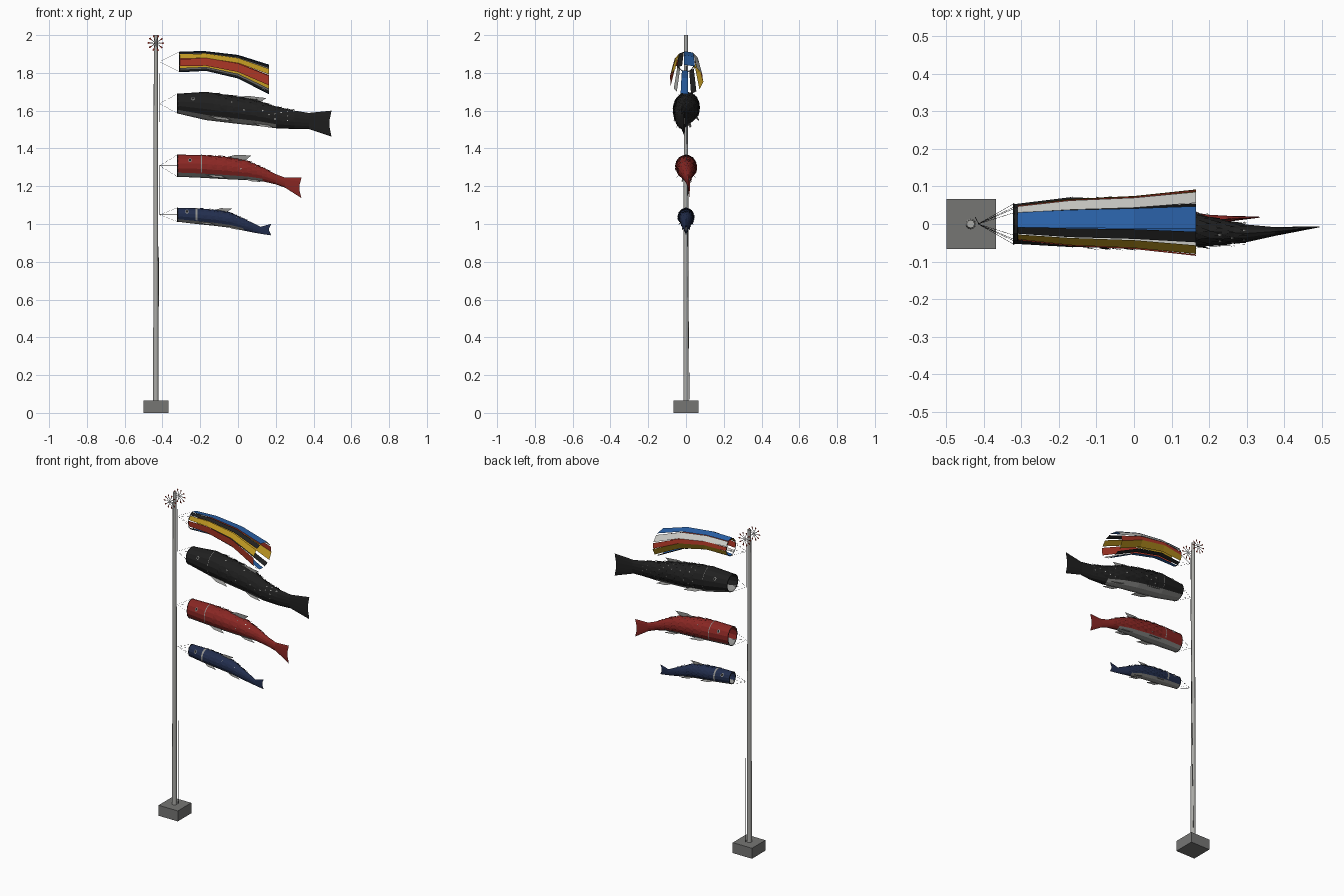
import bpy, bmesh, math, random
from mathutils import Vector

cube = bpy.data.objects.get("Cube")
if cube:
    bpy.data.objects.remove(cube)
random.seed(4)


def material(name, r, g, b):
    m = bpy.data.materials.new(name)
    m.use_nodes = True
    m.diffuse_color = (r, g, b, 1)
    m.node_tree.nodes["Principled BSDF"].inputs["Base Color"].default_value = (r, g, b, 1)
    return m


BLACK = material("cloth black", .014, .014, .014)
RED = material("cloth red", .25, .02, .017)
NAVY = material("cloth navy", .016, .027, .075)
BLUE = material("ribbon blue", .025, .13, .42)
YELLOW = material("ribbon yellow", .5, .3, .015)
SCARLET = material("ribbon scarlet", .44, .04, .02)
WHITE = material("cloth white", .6, .6, .57)
FIN = material("fin grey", .28, .28, .27)
METAL = material("pole metal", .41, .41, .39)
STONE = material("base stone", .18, .18, .175)

POLE_X = -.435


def finish(bm, name, *mats):
    mesh = bpy.data.meshes.new(name)
    bm.to_mesh(mesh)
    bm.free()
    obj = bpy.data.objects.new(name, mesh)
    bpy.context.collection.objects.link(obj)
    for m in mats:
        mesh.materials.append(m)
    return obj


def add_face(bm, points, index=0):
    f = bm.faces.new([bm.verts.new(p) for p in points])
    f.material_index = index


def add_rod(bm, a, b, r1, r2=None, sides=4):
    # Tapered rod between two points
    a, b = Vector(a), Vector(b)
    turn = (b - a).to_track_quat('Z', 'Y').to_matrix().to_4x4()
    turn.translation = (a + b) / 2
    bmesh.ops.create_cone(bm, cap_ends=True, segments=sides, radius1=r1,
                          radius2=r1 if r2 is None else r2,
                          depth=(b - a).length, matrix=turn)


def ring_point(angle, x, y, z, ry, rz):
    return Vector((x, y + ry * math.cos(angle), z + rz * math.sin(angle)))


def mouth_rigging(name, x, z, ry, rz):
    # Hoop at the mouth and cords running to the pole
    bm = bmesh.new()
    hoop = [ring_point(math.tau * i / 12, x, 0, z, ry, rz) for i in range(12)]
    for i, p in enumerate(hoop):
        add_rod(bm, p, hoop[i - 1], .0018)
        if i % 3 == 0:
            add_rod(bm, (POLE_X + .02, 0, z), p, .0005)
    finish(bm, name + "_hoop_and_cords", BLACK)


# Base, pole and hoisting rope
bm = bmesh.new()
bmesh.ops.create_cube(bm, size=1)
bmesh.ops.scale(bm, vec=(.132, .132, .065), verts=bm.verts)
bmesh.ops.translate(bm, vec=(-.433, 0, .0325), verts=bm.verts)
finish(bm, "base", STONE)

bm = bmesh.new()
add_rod(bm, (POLE_X, 0, .05), (POLE_X, 0, 2), .0145, .0105, 12)
pole = finish(bm, "pole", METAL)
bpy.context.view_layer.objects.active = pole
pole.select_set(True)
bpy.ops.object.shade_smooth_by_angle(angle=math.radians(40))

bm = bmesh.new()
add_rod(bm, (POLE_X + .012, .018, .06), (POLE_X + .022, 0, 1.9), .0008)
finish(bm, "rope", BLACK)

# Pair of pinwheels: thin grey spokes with red vanes at the rim
for side, label in ((-1, "front"), (1, "back")):
    bm = bmesh.new()
    hub = Vector((POLE_X, side * .045, 1.958))
    for i in range(10):
        a = math.tau * (i + .5) / 10 + math.pi / 2
        out = Vector((math.cos(a), 0, math.sin(a)))
        across = Vector((-out.z, 0, out.x))
        add_face(bm, [hub - across * .001, hub + out * .026 - across * .002,
                      hub + out * .026 + across * .002, hub + across * .001], 1)
        add_face(bm, [hub + out * .022, hub + out * .04 - across * .006,
                      hub + out * .044, hub + out * .04 + across * .004], 0)
    finish(bm, label + "_pinwheel", SCARLET, FIN)

# Streamers: separate ribbons around a hoop, drooping and spreading
STAGES = ((-.31, 1.858, .045, .053, .015), (-.17, 1.862, .06, .05, .018),
          (.0, 1.832, .068, .06, .02), (.165, 1.764, .086, .076, .022))
RIBBONS = (("top_blue", BLUE, 80, 1.35), ("front_black", BLACK, 116, .7),
           ("front_yellow", YELLOW, 146, .85), ("front_red", SCARLET, 184, 1.15),
           ("front_white", WHITE, 226, .5), ("bottom_blue", BLUE, 262, .9),
           ("bottom_black", BLACK, 296, .7), ("back_yellow", YELLOW, 336, 1.05),
           ("back_red", SCARLET, 6, .75), ("back_white", WHITE, 38, 1))
for name, colour, degrees, width in RIBBONS:
    a = math.radians(degrees)
    bm = bmesh.new()
    edge = []
    for x, z, ry, rz, half in STAGES:
        mid = ring_point(a, x, .003, z, ry, rz)
        along = Vector((0, -ry * math.sin(a), rz * math.cos(a))).normalized() * half * width
        edge.append((bm.verts.new(mid - along), bm.verts.new(mid + along)))
    for p, q in zip(edge, edge[1:]):
        bm.faces.new((p[0], p[1], q[1], q[0]))
    finish(bm, name + "_streamer", colour)
mouth_rigging("streamer", -.31, 1.858, .045, .053)


def carp(name, cloth, band, flecks, stations, fins):
    # stations: x, top, bottom, half width, sideways drift
    sides = 14
    bm = bmesh.new()

    def at(x, a, lift=0):
        # Point on the skin at any distance along the body
        for s, t in zip(stations, stations[1:]):
            if x <= t[0]:
                break
        k = (x - s[0]) / (t[0] - s[0])
        top, low, w, y = [s[j] + (t[j] - s[j]) * k for j in range(1, 5)]
        return ring_point(a, x, y, (top + low) / 2, w + lift, (top - low) / 2 + lift)

    # Open-mouthed sock with pale belly and slightly notched tail
    rings = []
    for s in stations:
        ring = [at(s[0], math.tau * (i + .5) / sides) for i in range(sides)]
        if s is stations[-1]:
            for p in ring:
                p.x -= .014 * (1 - abs(2 * p.z - s[1] - s[2]) / (s[1] - s[2]))
        rings.append([bm.verts.new(p) for p in ring])
    for n, (r, t) in enumerate(zip(rings, rings[1:])):
        for i in range(sides):
            j = (i + 1) % sides
            f = bm.faces.new((r[i], r[j], t[j], t[i]))
            low = math.sin(math.tau * (i + 1) / sides) < -.7
            f.material_index = int(low and n < len(stations) - 4)
    finish(bm, name + "_body", cloth, FIN)

    # Overlapping scales on the back and flanks, with small pale flecks
    bm = bmesh.new()
    start, end = stations[0][0], stations[-1][0]
    length = end - start
    rows = 13
    for row in range(rows):
        x = start + length * (.24 + .52 * row / rows)
        step = length * .042
        for k in range(9):
            a = math.radians(-25 + 25 * (k + .5 * (row % 2)))
            if a > math.radians(205):
                continue
            add_face(bm, [at(x, a - .19, .001), at(x + step, a, .0055), at(x, a + .19, .001)])
            if random.random() < flecks:
                add_face(bm, [at(x + step * .7, a - .06, .007), at(x + step, a, .007),
                              at(x + step * .7, a + .1, .007)], 1)
    finish(bm, name + "_scales", cloth, WHITE)

    # Gill band, eyes and pupils
    bm = bmesh.new()
    gill = start + length * .19
    for i in range(12):
        a, b = [math.radians(-30 + 20 * j) for j in (i, i + 1)]
        add_face(bm, [at(gill, a, .002), at(gill + band, a, .002),
                      at(gill + band, b, .002), at(gill, b, .002)])
    finish(bm, name + "_gill_band", FIN)
    bm = bmesh.new()
    for middle in (math.radians(30), math.radians(150)):
        for size, lift, index in ((.009, .002, 0), (.006, .004, 1)):
            r = stations[0][3]
            points = []
            for i in range(10):
                c = math.tau * i / 10
                points.append(at(start + length * .1 + size * math.cos(c),
                                 middle + size / r * math.sin(c), lift))
            add_face(bm, points, index)
    finish(bm, name + "_eyes", FIN, BLACK)

    # Fins: root start, root end, tip reach, angles around the body
    for label, x0, x1, reach, angles in fins:
        bm = bmesh.new()
        for deg in angles:
            a = math.radians(deg)
            tip = at(x1, a, reach) + Vector((.03, 0, 0))
            add_face(bm, [at(x0, a), at((x0 + x1) / 2, a, reach * .8), tip, at(x1, a)])
        finish(bm, name + "_" + label, FIN)

    x, top, low, w, y = stations[0]
    mouth_rigging(name, x, (top + low) / 2, w, (top - low) / 2)


carp("black_carp", BLACK, .002, .3,
     ((-.32, 1.69, 1.585, .054, .0), (-.17, 1.7, 1.55, .068, .005), (.0, 1.675, 1.53, .066, .0),
      (.1, 1.655, 1.52, .056, -.008), (.2, 1.622, 1.507, .04, -.02), (.3, 1.6, 1.503, .024, -.025),
      (.375, 1.588, 1.503, .012, -.02), (.495, 1.6, 1.463, .002, -.008)),
     (("dorsal_fin", .0, .12, .018, (90,)), ("pectoral_fins", -.16, -.06, .024, (222, 318)),
      ("pelvic_fins", .08, .16, .018, (235, 305))))

carp("red_carp", RED, .005, .06,
     ((-.32, 1.367, 1.25, .045, .0), (-.2, 1.366, 1.245, .055, .0), (-.08, 1.358, 1.238, .054, .0),
      (.05, 1.335, 1.232, .042, .002), (.13, 1.3, 1.226, .028, .006), (.2, 1.264, 1.21, .015, .01),
      (.25, 1.245, 1.192, .008, .014), (.336, 1.246, 1.137, .002, .018)),
     (("dorsal_fin", -.06, .04, .026, (90,)), ("pectoral_fins", -.17, -.09, .02, (225, 315)),
      ("pelvic_fins", .03, .1, .015, (240, 300))))

carp("blue_carp", NAVY, .011, .03,
     ((-.32, 1.086, 1.012, .03, .0), (-.22, 1.084, 1.0, .04, .0), (-.12, 1.075, .99, .04, .0),
      (-.04, 1.06, .98, .033, .0), (.03, 1.028, .965, .022, .0), (.08, 1.005, .955, .012, .0),
      (.12, .985, .948, .006, .0), (.176, 1.001, .94, .002, .0)),
     (("dorsal_fin", -.12, -.06, .018, (90,)), ("pectoral_fins", -.21, -.15, .016, (225, 315)),
      ("pelvic_fins", -.06, .0, .012, (240, 300))))
